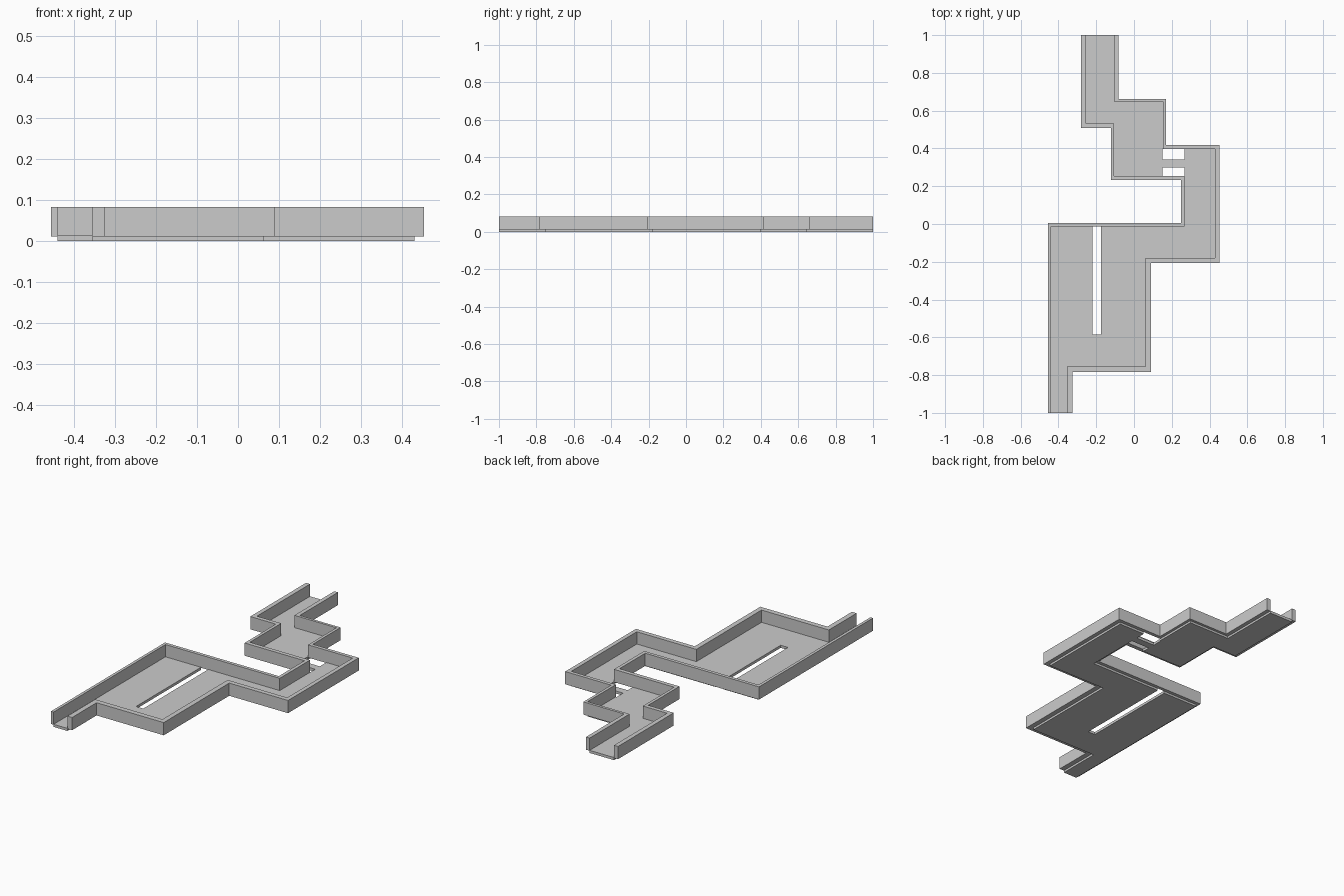
import bpy, bmesh

if "Cube" in bpy.data.objects:
    bpy.data.objects.remove(bpy.data.objects["Cube"])


def prism(name, outline, z0, z1):
    """Closed vertical prism from a 2D outline."""
    bm = bmesh.new()
    face = bm.faces.new([bm.verts.new((x, y, z0)) for x, y in outline])
    new = bmesh.ops.extrude_face_region(bm, geom=[face], use_keep_orig=True)
    verts = [g for g in new["geom"] if isinstance(g, bmesh.types.BMVert)]
    bmesh.ops.translate(bm, verts=verts, vec=(0, 0, z1 - z0))
    bmesh.ops.recalc_face_normals(bm, faces=bm.faces)
    mesh = bpy.data.meshes.new(name)
    bm.to_mesh(mesh)
    bm.free()
    ob = bpy.data.objects.new(name, mesh)
    bpy.context.collection.objects.link(ob)
    return ob


def stairs(xs, ys):
    """Right-angled path from y = 1 to y = -1: xs are the runs, ys the turns."""
    levels = [1.0] + ys + [-1.0]
    path = []
    for i, x in enumerate(xs):
        path += [(x, levels[i]), (x, levels[i + 1])]
    return path


FLOOR_TOP, WALL_BOTTOM, WALL_TOP = 0.0145, 0.012, 0.083

# wall paths, outer and inner faces
left_out = stairs([-0.28, -0.122, 0.248, -0.455], [0.508, 0.232, 0.006])
left_in = stairs([-0.255, -0.105, 0.267, -0.439], [0.531, 0.255, -0.013])
right_out = stairs([-0.082, 0.17, 0.4535, 0.09, -0.325], [0.663, 0.418, -0.206, -0.784])
right_in = stairs([-0.105, 0.154, 0.43, 0.062, -0.354], [0.648, 0.398, -0.18, -0.755])

prism("left_wall", left_out + left_in[::-1], WALL_BOTTOM, WALL_TOP)
prism("right_wall", right_out + right_in[::-1], WALL_BOTTOM, WALL_TOP)

# upper floor, ending at the gap
gap0, gap1 = 0.15, 0.267
upper = left_in[:4] + [(gap0, 0.255), (gap0, 0.398), (0.154, 0.398)] + right_in[:3][::-1]
prism("upper_floor", upper, 0, FLOOR_TOP)

# narrow bridge across the gap
prism("bridge", [(gap0, 0.3), (gap1, 0.3), (gap1, 0.341), (gap0, 0.341)], 0, FLOOR_TOP)

# lower floor with the long slot
slot = [(-0.175, -0.013), (-0.175, -0.586), (-0.22, -0.586), (-0.22, -0.013)]
lower = [(gap1, 0.398), (gap1, -0.013)] + slot + left_in[6:] + right_in[4:][::-1]
prism("lower_floor", lower, 0, FLOOR_TOP)
